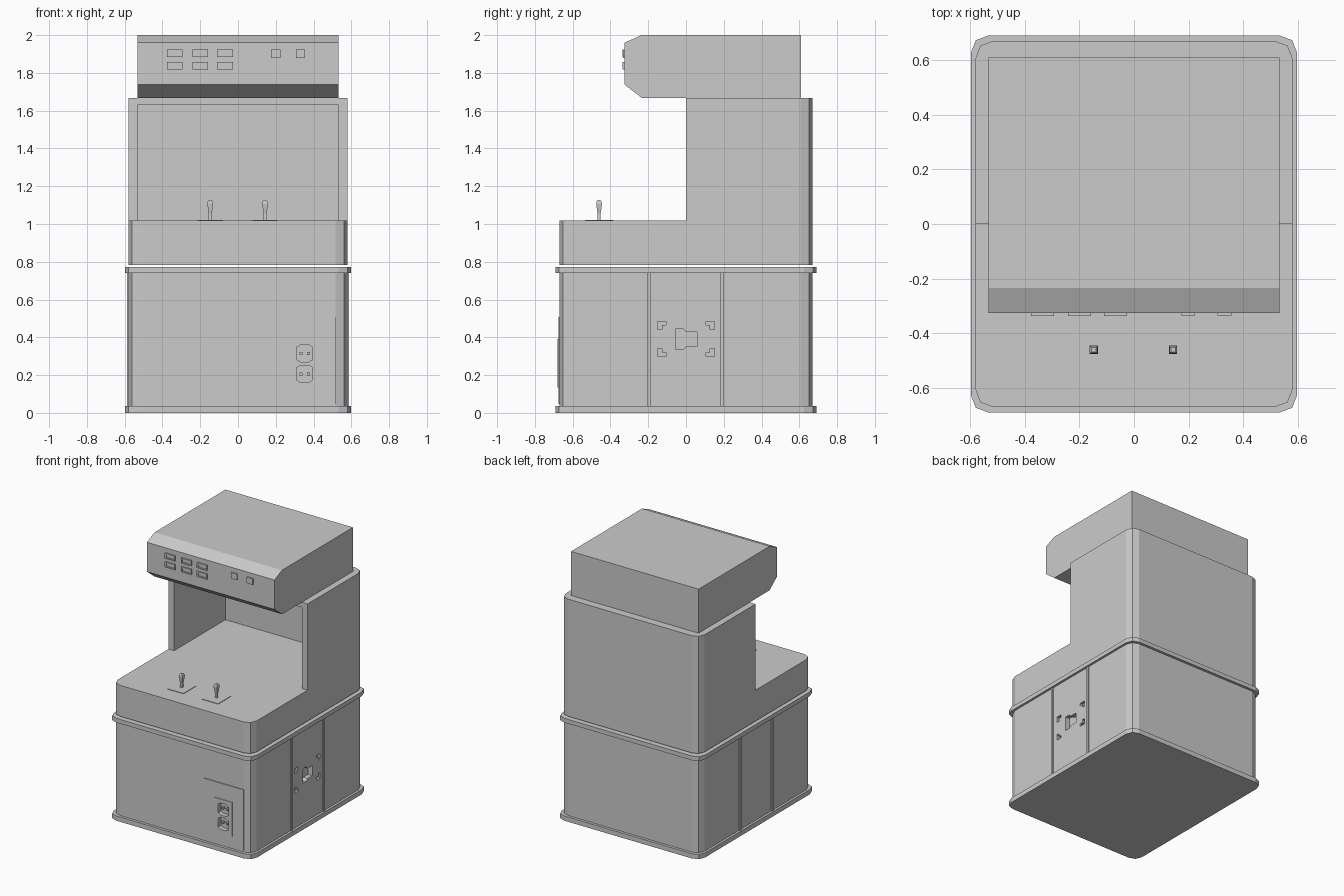
import bpy, bmesh
from mathutils import Vector

if "Cube" in bpy.data.objects:
    bpy.data.objects.remove(bpy.data.objects["Cube"])


def prism(name, pts, axis, lo, hi):
    """Extrude a 2D outline along an axis: z uses (x,y), x uses (y,z), y uses (x,z)."""
    place = {'z': lambda u, v, w: (u, v, w),
             'x': lambda u, v, w: (w, u, v),
             'y': lambda u, v, w: (u, w, v)}[axis]
    bm = bmesh.new()
    a = [bm.verts.new(place(u, v, lo)) for u, v in pts]
    b = [bm.verts.new(place(u, v, hi)) for u, v in pts]
    bm.faces.new(a)
    bm.faces.new(b)
    n = len(pts)
    for i in range(n):
        j = (i + 1) % n
        bm.faces.new((a[i], a[j], b[j], b[i]))
    bmesh.ops.recalc_face_normals(bm, faces=bm.faces)
    me = bpy.data.meshes.new(name)
    bm.to_mesh(me)
    bm.free()
    ob = bpy.data.objects.new(name, me)
    bpy.context.collection.objects.link(ob)
    return ob


def rect(u0, u1, v0, v1):
    return [(u0, v0), (u1, v0), (u1, v1), (u0, v1)]


def rounded(hx, hy):
    """Rectangle with two-segment rounded corners."""
    c = [(hx, hy - .065), (hx - .018, hy - .018), (hx - .065, hy)]
    return (c + [(-x, y) for x, y in reversed(c)]
            + [(-x, -y) for x, y in c] + [(x, -y) for x, y in reversed(c)])


def cut(target, cutter):
    m = target.modifiers.new("cut", 'BOOLEAN')
    m.operation = 'DIFFERENCE'
    m.solver = 'EXACT'
    m.object = cutter
    cutter.hide_render = True
    bpy.context.view_layer.objects.active = target
    bpy.ops.object.modifier_apply(modifier=m.name)
    bpy.data.objects.remove(cutter)


# Lower cabinet with trim bands
body = rounded(.58, .67)
prism("lower_cabinet", body, 'z', .02, .755)
prism("bottom_trim", rounded(.597, .69), 'z', 0, .036)
prism("middle_trim", rounded(.597, .69), 'z', .74, .772)

# Vertical ribs on both sides
for s in (-1, 1):
    for y in (-.196, .19):
        x = sorted((s * .57, s * .588))
        prism("side_rib", rect(y - .009, y + .009, .036, .74), 'x', *x)

# Side connector recess and corner brackets on the right
cabinet = bpy.data.objects["lower_cabinet"]
half = [(-.055, .055), (-.015, .055), (0, .038), (.057, .038)]
socket = [(y, .39 + z) for y, z in half] + [(y, .39 - z) for y, z in reversed(half)]
cut(cabinet, prism("socket_cutter", socket, 'x', .545, .65))
for sy in (-1, 1):
    for sz in (-1, 1):
        ell = [(.15, .093), (.15, .05), (.128, .05), (.128, .073), (.105, .073), (.105, .093)]
        pts = [(sy * y, .392 + sz * z) for y, z in ell]
        cut(cabinet, prism("bracket_cutter", pts, 'x', .56, .65))

# Coin door with two octagonal recesses
door = prism("coin_door", rect(.188, .518, .048, .508), 'y', -.676, -.66)
plate = prism("coin_plate", rect(.278, .428, .135, .39), 'y', -.68, -.67)
for z in (.315, .207):
    octa = [(.353 + sx * u, z + sz * v) for sx, sz, order in
            ((1, 1, 1), (-1, 1, -1), (-1, -1, 1), (1, -1, -1))
            for u, v in [(.042, .033), (.022, .045)][::order]]
    for part in (cabinet, door, plate):
        cut(part, prism("slot_cutter", octa, 'y', -.72, -.645))
    for x in (.334, .372):
        prism("coin_return", rect(x - .008, x + .008, z - .008, z + .008), 'y', -.665, -.643)

# Control deck
prism("control_deck", body, 'z', .784, 1.018)

# U-shaped screen housing and its roof
outer = [(.58, 0), (.58, .605), (.562, .652), (.515, .67)]
outer += [(-x, y) for x, y in reversed(outer)]
inner = [(-.533, 0), (-.533, .612), (.533, .612), (.533, 0)]
prism("screen_housing", outer + inner, 'z', 1.018, 1.63)
prism("housing_roof", outer, 'z', 1.63, 1.668)

# Overhanging head
prism("head", [(.61, 1.668), (.61, 2), (-.235, 2), (-.325, 1.96),
               (-.325, 1.738), (-.235, 1.668)], 'x', -.532, .532)

# Head buttons: six framed and two small squares
for x in (-.335, -.2, -.068):
    for z in (1.904, 1.838):
        frame = prism("button_frame", rect(x - .042, x + .042, z - .02, z + .02), 'y', -.336, -.32)
        cut(frame, prism("frame_cutter", rect(x - .031, x + .031, z - .011, z + .011), 'y', -.4, -.329))
for x in (.199, .331):
    prism("square_button", rect(x - .025, x + .025, 1.88, 1.925), 'y', -.334, -.32)

# Joysticks: square-section lofts on thin plates
rings = [(1.02, .008), (1.058, .008), (1.066, .01), (1.105, .015), (1.12, .013), (1.126, .008)]
for x in (-.147, .143):
    y = -.46
    prism("stick_plate", rect(x - .067, x + .067, y - .076, y + .076), 'z', 1.01, 1.022)
    bm = bmesh.new()
    loops = [[bm.verts.new(Vector((x + sx * r, y + sy * r, z)))
              for sx, sy in ((-1, -1), (1, -1), (1, 1), (-1, 1))] for z, r in rings]
    for a, b in zip(loops, loops[1:]):
        for i in range(4):
            bm.faces.new((a[i], a[i - 3], b[i - 3], b[i]))
    bm.faces.new(loops[0][::-1])
    bm.faces.new(loops[-1])
    bmesh.ops.recalc_face_normals(bm, faces=bm.faces)
    me = bpy.data.meshes.new("joystick")
    bm.to_mesh(me)
    bm.free()
    bpy.context.collection.objects.link(bpy.data.objects.new("joystick", me))
